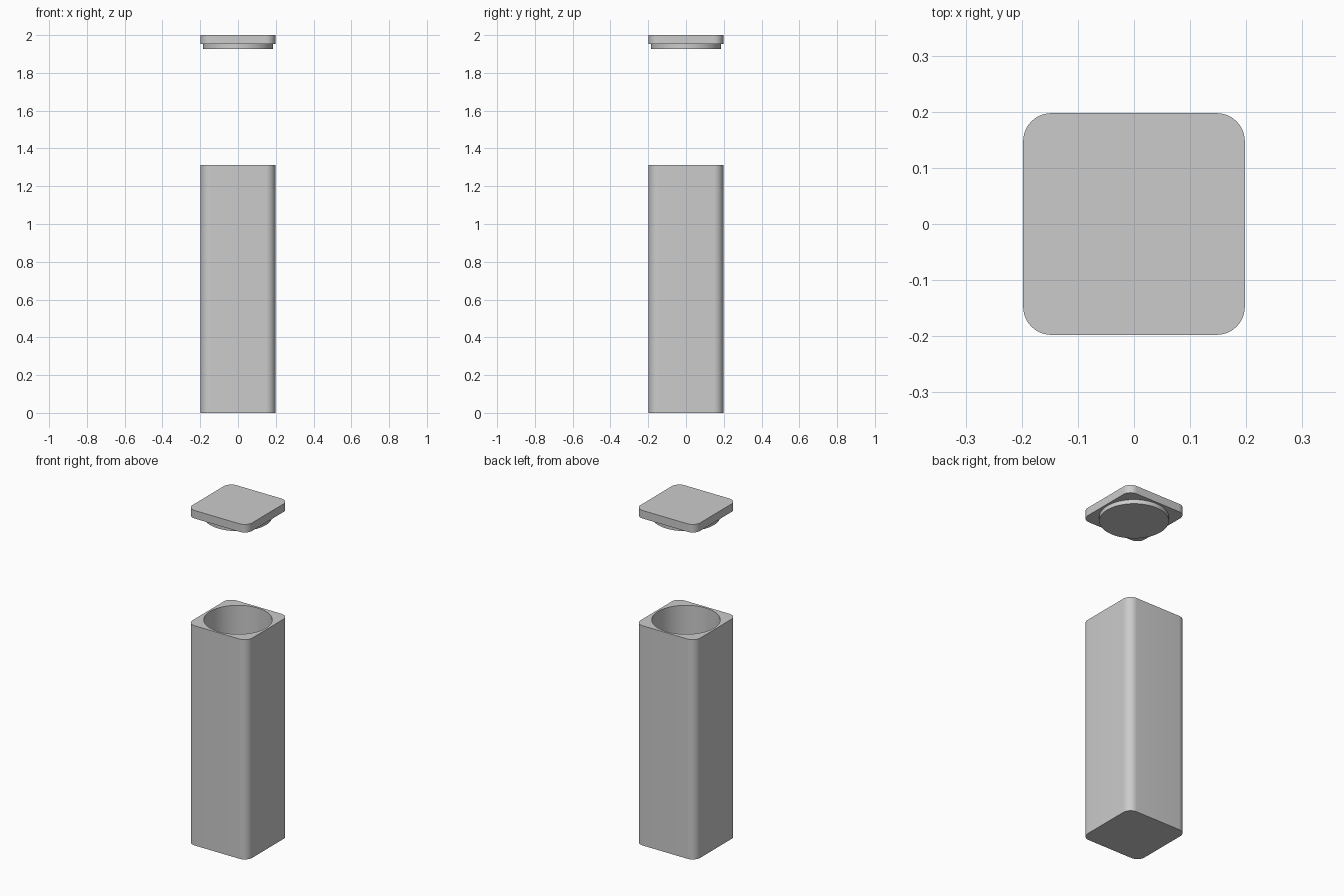
import bpy, bmesh, math

if "Cube" in bpy.data.objects:
    bpy.data.objects.remove(bpy.data.objects["Cube"])

HALF, CORNER, BORE = 0.1975, 0.05, 0.185


def prism(name, points, z0, z1):
    """Extrude a closed outline from z0 to z1."""
    bm = bmesh.new()
    face = bm.faces.new([bm.verts.new((x, y, z0)) for x, y in points])
    top = bmesh.ops.extrude_face_region(bm, geom=[face], use_keep_orig=True)
    for v in top["geom"]:
        if isinstance(v, bmesh.types.BMVert):
            v.co.z = z1
    bmesh.ops.recalc_face_normals(bm, faces=bm.faces)
    mesh = bpy.data.meshes.new(name)
    bm.to_mesh(mesh)
    bm.free()
    ob = bpy.data.objects.new(name, mesh)
    bpy.context.collection.objects.link(ob)
    return ob


def circle(r, n=96):
    return [(r * math.cos(2 * math.pi * i / n), r * math.sin(2 * math.pi * i / n)) for i in range(n)]


def rounded_square(half, r, n=12):
    pts = []
    for q, (sx, sy) in enumerate([(1, 1), (-1, 1), (-1, -1), (1, -1)]):
        for i in range(n + 1):
            a = math.pi / 2 * (q + i / n)
            pts.append((sx * (half - r) + r * math.cos(a), sy * (half - r) + r * math.sin(a)))
    return pts


def boolean(ob, other, operation):
    """Apply a boolean and remove the helper."""
    other.hide_render = True
    bpy.context.view_layer.objects.active = ob
    mod = ob.modifiers.new("join_or_cut", "BOOLEAN")
    mod.operation, mod.object, mod.solver = operation, other, "EXACT"
    bpy.ops.object.modifier_apply(modifier=mod.name)
    bpy.data.objects.remove(other)


def smooth(ob):
    bpy.ops.object.select_all(action="DESELECT")
    ob.select_set(True)
    bpy.context.view_layer.objects.active = ob
    bpy.ops.object.shade_smooth_by_angle(angle=math.radians(30))


outline = rounded_square(HALF, CORNER)

# Square container with a round bore and a closed floor
container = prism("container", outline, 0, 1.312)
boolean(container, prism("bore_cutter", circle(BORE), 0.05, 1.4), "DIFFERENCE")

# Lifted lid with a round plug underneath
lid = prism("lid", outline, 1.952, 2.0)
boolean(lid, prism("plug", circle(BORE), 1.927, 1.97), "UNION")

for part in (container, lid):
    smooth(part)
